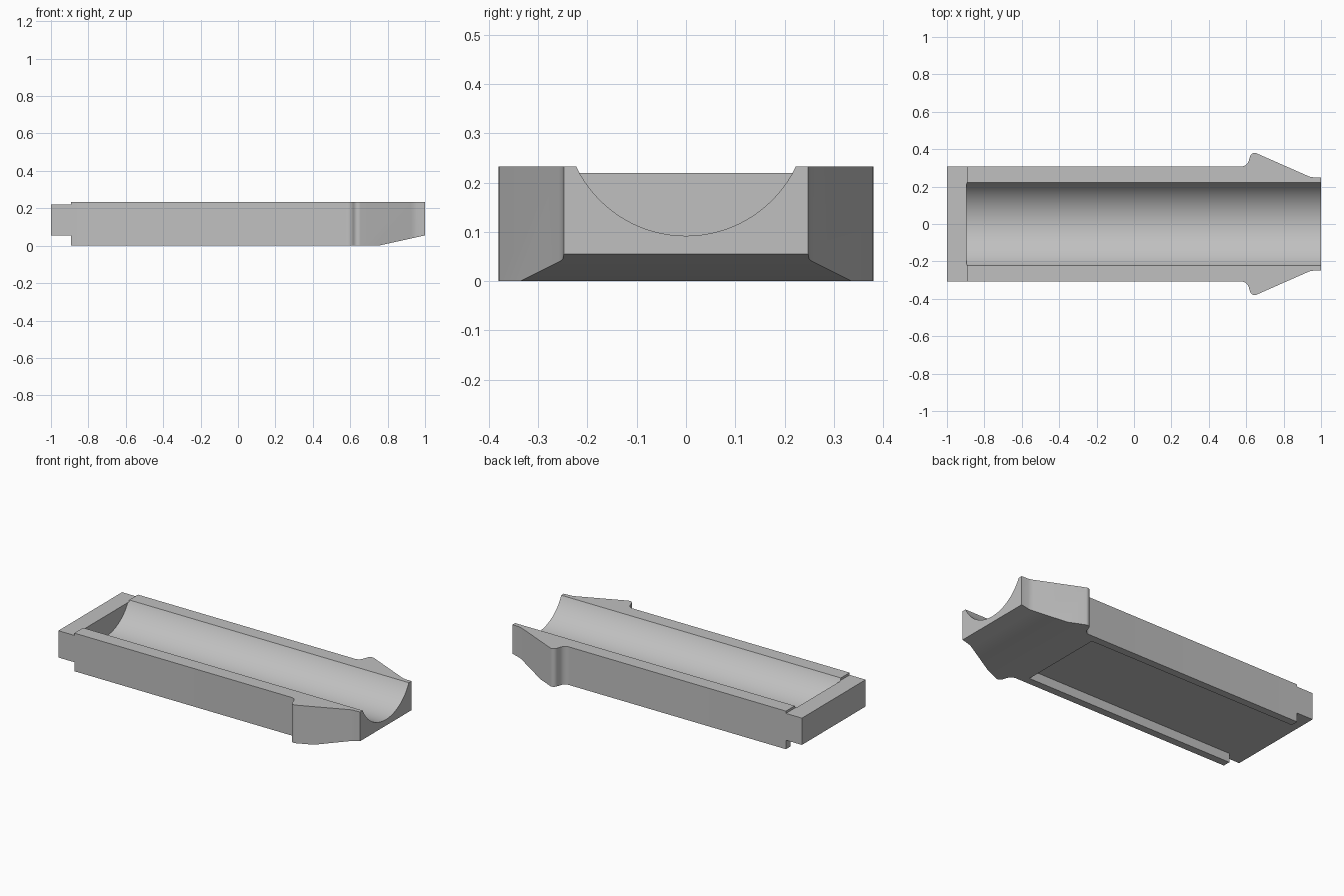
import bpy
import bmesh
from math import sin, cos, radians, sqrt
from mathutils import Vector

cube = bpy.data.objects.get("Cube")
if cube:
    bpy.data.objects.remove(cube, do_unlink=True)

HEIGHT = 0.233
HALF_WIDTH = 0.308
STEP_X = -0.892
LEDGE_Z = 0.055

grey = bpy.data.materials.new("light grey")
grey.use_nodes = True
colour = (0.53, 0.53, 0.53, 1)
grey.diffuse_color = colour
grey.node_tree.nodes["Principled BSDF"].inputs["Base Color"].default_value = colour


def prism(name, points, offset):
    """Extrude a closed loop of 3D points along an offset vector."""
    bm = bmesh.new()
    face = bm.faces.new([bm.verts.new(p) for p in points])
    result = bmesh.ops.extrude_face_region(bm, geom=[face])
    moved = [v for v in result["geom"] if isinstance(v, bmesh.types.BMVert)]
    bmesh.ops.translate(bm, verts=moved, vec=Vector(offset))
    bmesh.ops.recalc_face_normals(bm, faces=bm.faces)
    mesh = bpy.data.meshes.new(name)
    bm.to_mesh(mesh)
    bm.free()
    mesh.materials.append(grey)
    obj = bpy.data.objects.new(name, mesh)
    bpy.context.collection.objects.link(obj)
    return obj


def box(name, x0, x1, half_y, z0, z1):
    base = [(x0, -half_y, z0), (x1, -half_y, z0), (x1, half_y, z0), (x0, half_y, z0)]
    return prism(name, base, (0, 0, z1 - z0))


def arc(cx, cy, r, start, end, steps):
    angles = [radians(start + (end - start) * i / steps) for i in range(steps + 1)]
    return [(cx + r * cos(a), cy + r * sin(a)) for a in angles]


def cut(target, cutter):
    cutter.hide_render = True
    mod = target.modifiers.new("cut", "BOOLEAN")
    mod.operation = "DIFFERENCE"
    mod.solver = "EXACT"
    mod.object = cutter
    bpy.context.view_layer.objects.active = target
    bpy.ops.object.modifier_apply(modifier=mod.name)
    bpy.data.objects.remove(cutter, do_unlink=True)


# Body outline with filleted side shoulders and a tapered nose
side = [(-1, HALF_WIDTH)]
side += arc(0.575, HALF_WIDTH + 0.04, 0.04, -90, -10, 8)
side += arc(0.645, 0.355, 0.025, 170, 66, 8)
side += [(0.925, 0.259), (0.94, 0.253), (0.955, 0.25), (1, 0.248)]
outline = side + [(x, -y) for x, y in reversed(side)]
body = prism("tray_body", [(x, y, 0) for x, y in outline], (0, 0, HEIGHT))

# Round trough along the top, open at the nose
depth, half_chord = 0.141, 0.223
radius = (half_chord ** 2 + depth ** 2) / (2 * depth)
trough = arc(0, HEIGHT - depth + radius, radius, 0, 360, 96)[:-1]
cut(body, prism("trough_cutter", [(STEP_X - 0.004, y, z) for y, z in trough], (3, 0, 0)))

# Lowered top and raised underside of the rear tongue
cut(body, box("tongue_top_cutter", -1.1, STEP_X, 0.5, 0.219, 0.4))
cut(body, box("tongue_bottom_cutter", -1.1, STEP_X, 0.5, -0.1, LEDGE_Z))

# Recess between the two lower rails
cut(body, box("recess_cutter", -1.2, 0.517, 0.262, -0.2, LEDGE_Z))

# Sloped underside of the nose
slope = [(0.75, -0.5, 0), (1.25, -0.5, 2 * LEDGE_Z), (1.25, -0.5, -0.2), (0.75, -0.5, -0.2)]
cut(body, prism("nose_cutter", slope, (0, 1, 0)))

bpy.ops.object.select_all(action="DESELECT")
body.select_set(True)
bpy.context.view_layer.objects.active = body
bpy.ops.object.shade_smooth_by_angle(angle=radians(25))
